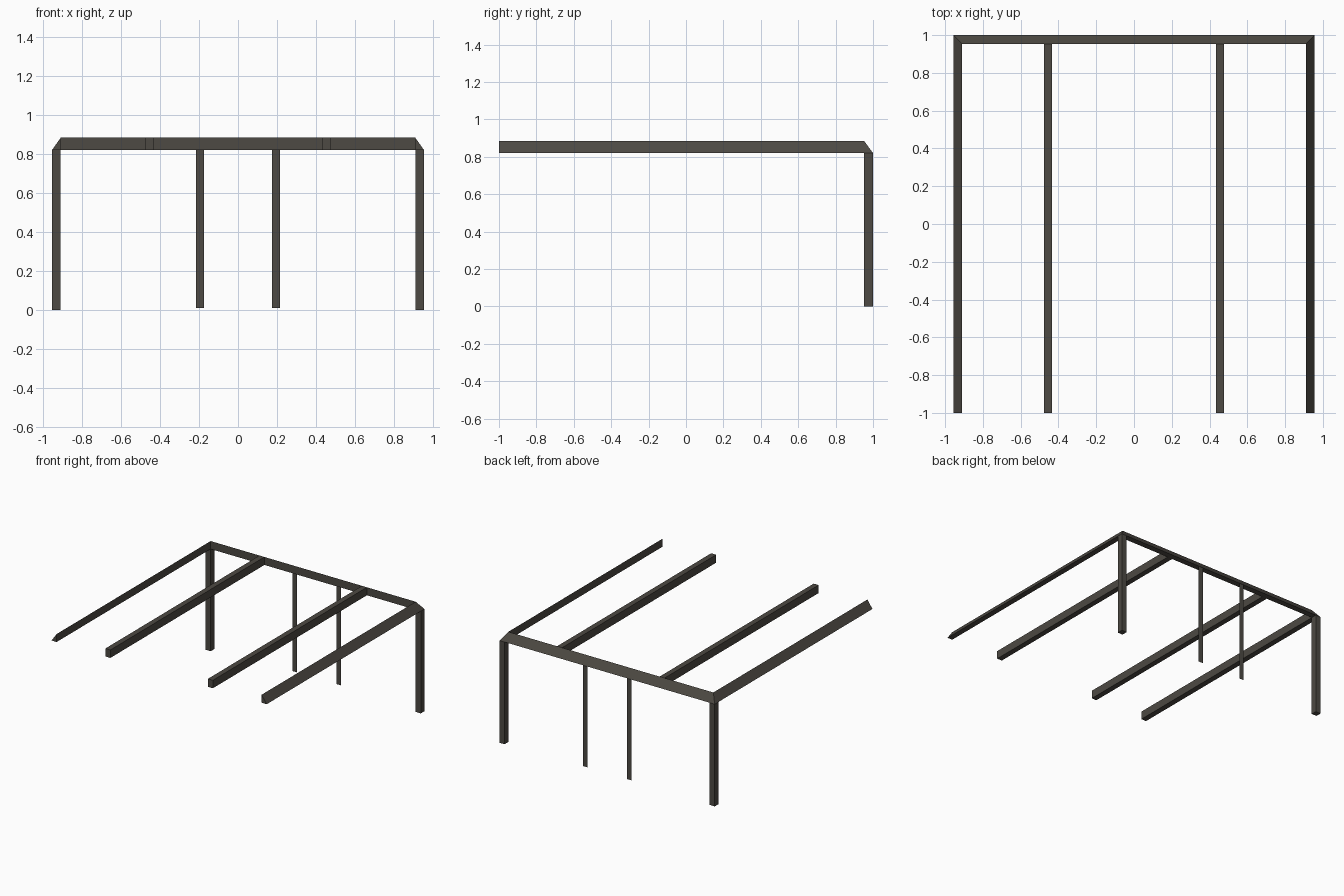
import bpy, bmesh

if "Cube" in bpy.data.objects:
    bpy.data.objects.remove(bpy.data.objects["Cube"])

# key dimensions
XI, XO = 0.91, 0.955      # inner and outer face of the side frame
YF, YI, YO = -1.0, 0.953, 1.0
ZB, ZT = 0.82, 0.884      # underside and top of the roof beams

timber = bpy.data.materials.new("dark timber")
timber.diffuse_color = (0.074, 0.067, 0.056, 1)
timber.use_nodes = True
timber.node_tree.nodes["Principled BSDF"].inputs["Base Color"].default_value = timber.diffuse_color


def make(name, verts, faces):
    me = bpy.data.meshes.new(name)
    me.from_pydata(verts, [], faces)
    bm = bmesh.new()
    bm.from_mesh(me)
    bmesh.ops.recalc_face_normals(bm, faces=bm.faces)
    bm.to_mesh(me)
    bm.free()
    me.materials.append(timber)
    ob = bpy.data.objects.new(name, me)
    bpy.context.collection.objects.link(ob)
    return ob


def prism(name, a, b):
    """Closed prism between two matching end profiles."""
    n = len(a)
    sides = [(i, (i + 1) % n, n + (i + 1) % n, n + i) for i in range(n)]
    return make(name, a + b, sides + [tuple(range(n)), tuple(range(n, 2 * n))])


def box(name, x0, x1, y0, y1, z0, z1):
    ring = [(x0, y0), (x1, y0), (x1, y1), (x0, y1)]
    return prism(name, [(x, y, z0) for x, y in ring], [(x, y, z1) for x, y in ring])


for s, side in ((-1, "left"), (1, "right")):
    # corner post
    box(side + "_corner_post", s * XI, s * XO, YI, YO, 0, ZB)

    # hipped cap joining the two bevelled beams
    make(side + "_corner_cap",
         [(s * XI, YI, ZB), (s * XO, YI, ZB), (s * XO, YO, ZB), (s * XI, YO, ZB), (s * XI, YI, ZT)],
         [(0, 1, 2, 3), (0, 1, 4), (1, 2, 4), (2, 3, 4), (3, 0, 4)])

    # side beam, triangular section sloping outwards
    tri = [(s * XI, ZB), (s * XO, ZB), (s * XI, ZT)]
    prism(side + "_side_beam", [(x, YF, z) for x, z in tri], [(x, YI, z) for x, z in tri])

    # square rafter
    box(side + "_rafter", s * 0.455 - 0.022, s * 0.455 + 0.022, YF, YI, ZB, ZT)

    # flat door jamb
    x = s * 0.195
    make(side + "_door_jamb",
         [(x - 0.02, 0.998, 0.01), (x + 0.02, 0.998, 0.01), (x + 0.02, 0.998, ZB), (x - 0.02, 0.998, ZB)],
         [(0, 1, 2, 3)])

# back beam, triangular section sloping backwards
tri = [(YI, ZB), (YO, ZB), (YI, ZT)]
prism("back_beam", [(-XI, y, z) for y, z in tri], [(XI, y, z) for y, z in tri])
